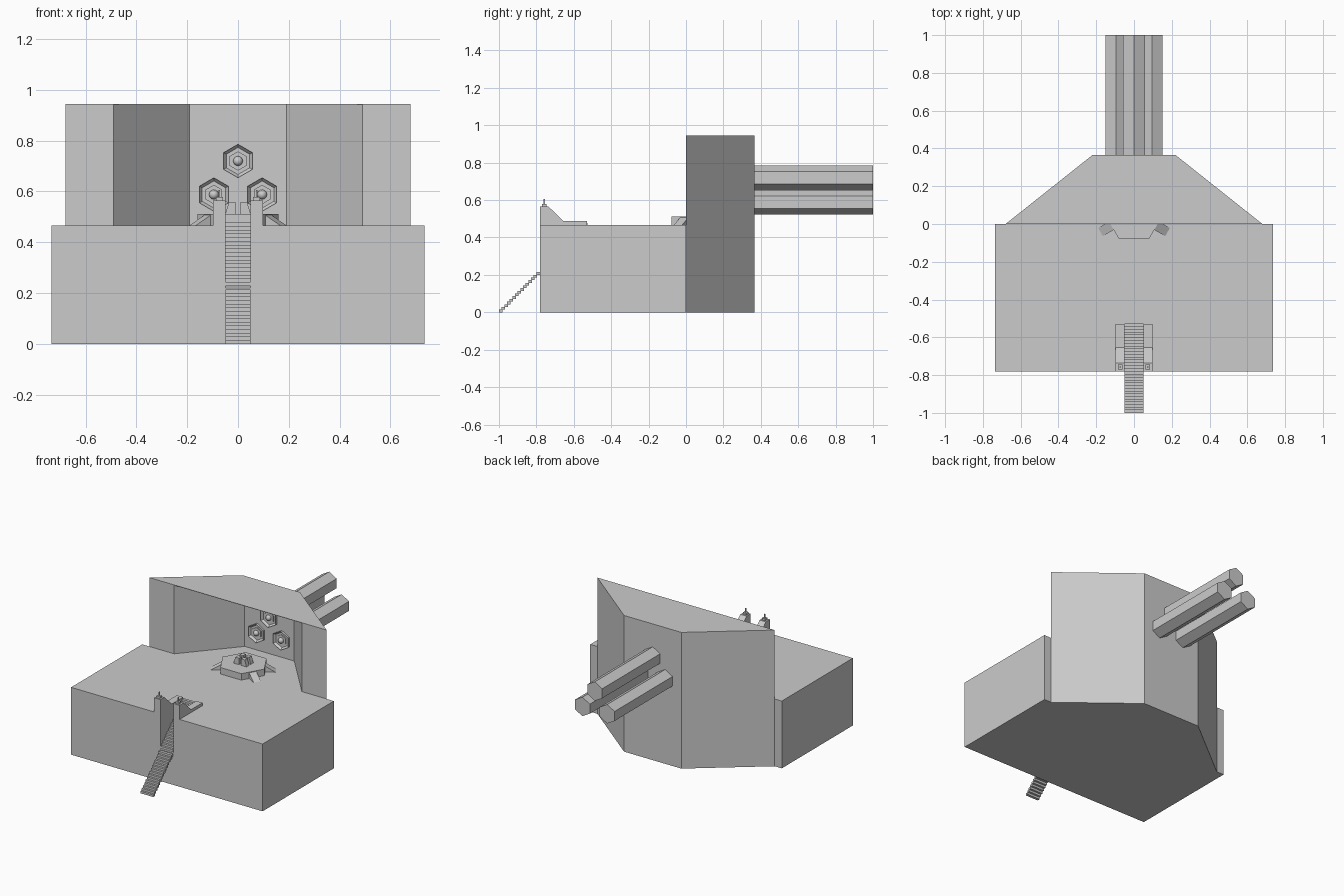
import bpy
import bmesh
from math import cos, sin, pi, radians
from mathutils import Matrix, Vector

default_cube = bpy.data.objects.get("Cube")
if default_cube:
    bpy.data.objects.remove(default_cube, do_unlink=True)

GREY = (0.6, 0.6, 0.6, 1.0)
mat = bpy.data.materials.new("plain_grey")
mat.use_nodes = True
mat.diffuse_color = GREY
mat.node_tree.nodes["Principled BSDF"].inputs["Base Color"].default_value = GREY

DECK = 0.467      # deck height
TOP = 0.945       # roof height
FRONT = -0.78     # front wall of the base


def finish(name, bm):
    bmesh.ops.recalc_face_normals(bm, faces=bm.faces)
    mesh = bpy.data.meshes.new(name)
    bm.to_mesh(mesh)
    bm.free()
    mesh.materials.append(mat)
    obj = bpy.data.objects.new(name, mesh)
    bpy.context.collection.objects.link(obj)
    return obj


def add_prism(bm, points, vector):
    """Extrude a closed outline of 3D points along a vector."""
    face = bm.faces.new([bm.verts.new(p) for p in points])
    out = bmesh.ops.extrude_face_region(bm, geom=[face], use_keep_orig=True)
    moved = [v for v in out["geom"] if isinstance(v, bmesh.types.BMVert)]
    bmesh.ops.translate(bm, verts=moved, vec=vector)


def add_box(bm, x0, x1, y0, y1, z0, z1):
    add_prism(bm, [(x0, y0, z0), (x1, y0, z0), (x1, y1, z0), (x0, y1, z0)], (0, 0, z1 - z0))


def plan_prism(name, outline, z0, z1):
    bm = bmesh.new()
    add_prism(bm, [(x, y, z0) for x, y in outline], (0, 0, z1 - z0))
    return finish(name, bm)


def side_prism(name, outline, x0, x1):
    bm = bmesh.new()
    add_prism(bm, [(x0, y, z) for y, z in outline], (x1 - x0, 0, 0))
    return finish(name, bm)


def cut(target, tool, operation):
    mod = target.modifiers.new(tool.name, "BOOLEAN")
    mod.object = tool
    mod.operation = operation
    mod.solver = "EXACT"
    tool.hide_render = True
    tool.hide_viewport = True


def symmetric(half):
    return half + [(-x, y) for x, y in reversed(half)]


# Body: wide base, tall rear housing, covered alcove and stair slot
body = plan_prism("body", symmetric([(0.735, FRONT), (0.735, 0)]), 0, DECK)
rear = plan_prism("rear_housing_tool", symmetric([(0.68, 0), (0.22, 0.365)]), 0, TOP)
alcove = plan_prism("alcove_cutter", symmetric([(0.49, -0.1), (0.49, 0), (0.19, 0.345)]),
                    DECK, TOP - 0.003)
slot = side_prism("stair_slot_cutter",
                  [(-0.9, 0.22), (FRONT, 0.22), (-0.53, DECK), (-0.53, 0.6), (-0.9, 0.6)],
                  -0.05, 0.05)
cut(rear, alcove, "DIFFERENCE")
cut(body, rear, "UNION")
cut(body, slot, "DIFFERENCE")


# Three hexagonal barrels, each with a recessed socket, bolt and knob
def hexagon(radius, y, cx, cz):
    return [(cx + radius * sin(i * pi / 3), y, cz + radius * cos(i * pi / 3)) for i in range(6)]


def barrel(name, cx, cz):
    front = 0.33
    bm = bmesh.new()
    add_prism(bm, hexagon(0.066, front, cx, cz), (0, 1.0 - front, 0))
    bmesh.ops.recalc_face_normals(bm, faces=bm.faces)
    cap = min(bm.faces, key=lambda f: f.calc_center_median().y)
    bmesh.ops.inset_region(bm, faces=[cap], thickness=0.017)
    bmesh.ops.translate(bm, verts=cap.verts, vec=(0, 0.02, 0))
    finish(name, bm)

    bm = bmesh.new()
    add_prism(bm, hexagon(0.038, front + 0.008, cx, cz), (0, 0.02, 0))
    finish(name + "_bolt", bm)

    bm = bmesh.new()
    bmesh.ops.create_uvsphere(bm, u_segments=16, v_segments=8, radius=0.019,
                              matrix=Matrix.Translation((cx, front + 0.006, cz)))
    for f in bm.faces:
        f.smooth = True
    finish(name + "_knob", bm)


barrel("upper_barrel", 0, 0.72)
barrel("left_barrel", 0.095, 0.588)
barrel("right_barrel", -0.095, 0.588)

# Hexagonal pedestal with four sloped feet
CENTRE = Vector((0, 0.06, DECK))
RAISE = 0.045
bm = bmesh.new()
add_prism(bm, [CENTRE + Vector((0.16 * cos(i * pi / 3), 0.16 * sin(i * pi / 3), 0))
               for i in range(6)], (0, 0, RAISE))
finish("pedestal", bm)

for name, angle in (("front_left", -30), ("front_right", 210), ("back_left", 30), ("back_right", 150)):
    bm = bmesh.new()
    add_prism(bm, [(0.13, -0.025, 0), (0.205, -0.025, 0), (0.13, -0.025, RAISE)], (0, 0.05, 0))
    bm.transform(Matrix.Translation(CENTRE) @ Matrix.Rotation(radians(angle), 4, "Z"))
    finish(name + "_pedestal_foot", bm)

# Small four-pronged cradle on the pedestal
bm = bmesh.new()
for sx in (-1, 1):
    for sy in (-1, 1):
        add_prism(bm, [(sx * x, CENTRE.y + sy * 0.008, DECK + RAISE + z)
                       for x, z in ((0.008, 0), (0.05, 0), (0.036, 0.045), (0.008, 0.045))],
                  (0, sy * 0.03, 0))
finish("cradle", bm)

# Stairs: an outer flight to the ground and an inner flight in the slot
def flight(name, y, z, count, step):
    bm = bmesh.new()
    for i in range(count):
        add_box(bm, -0.049, 0.049, y + i * step, y + (i + 1.3) * step,
                z + i * step, z + (i + 1) * step)
    finish(name, bm)


flight("outer_stairs", -1.0, 0, 15, 0.0143)
flight("inner_stairs", FRONT, 0.228, 17, 0.0147)

# Stair parapets with a stepped post and spike on each
for name, s in (("left", 1), ("right", -1)):
    side_prism(name + "_parapet",
               [(FRONT, DECK), (FRONT, 0.565), (-0.735, 0.565), (-0.655, 0.487),
                (-0.53, 0.487), (-0.53, DECK)], s * 0.05, s * 0.098)
    bm = bmesh.new()
    x, y = s * 0.073, -0.758
    add_box(bm, x - 0.013, x + 0.013, y - 0.013, y + 0.013, 0.565, 0.578)
    add_box(bm, x - 0.003, x + 0.003, y - 0.003, y + 0.003, 0.578, 0.605)
    finish(name + "_parapet_post", bm)
